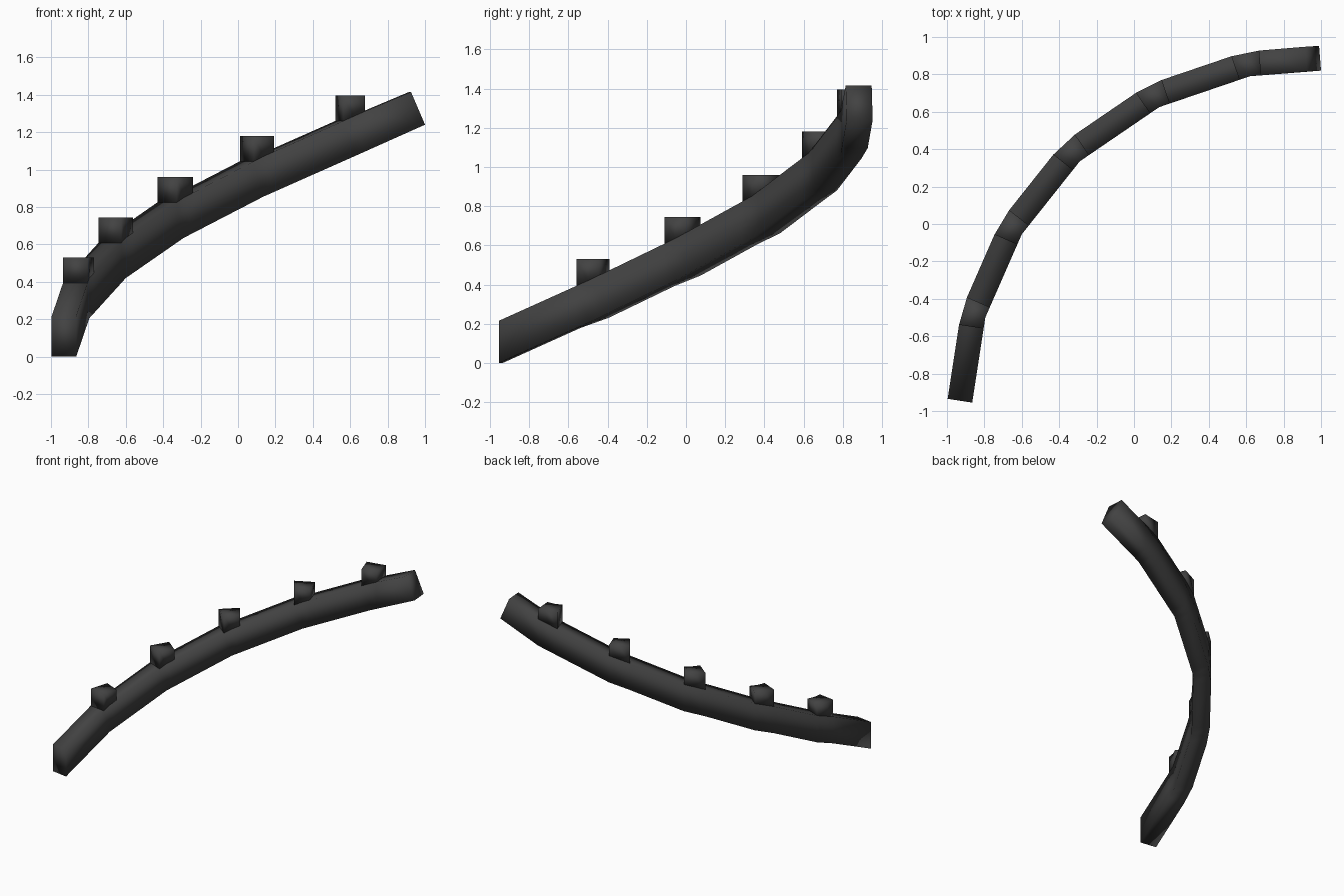
import bpy
import bmesh
from mathutils import Vector

cube = bpy.data.objects.get("Cube")
if cube:
    bpy.data.objects.remove(cube, do_unlink=True)

dark = bpy.data.materials.new("dark_grey")
dark.use_nodes = True
COLOUR = (0.055, 0.055, 0.055, 1)
dark.diffuse_color = COLOUR
dark.node_tree.nodes["Principled BSDF"].inputs["Base Color"].default_value = COLOUR

WIDTH, HEIGHT, HALF_BLOCK, BLOCK_RISE = 0.133, 0.215, 0.06, 0.325
UP = Vector((0, 0, 1))

# Lower inside edge of the curved rail
path = [Vector(p) for p in (
    (-0.865, -0.955, 0), (-0.795, -0.5, 0.205), (-0.6, -0.055, 0.42),
    (-0.29, 0.335, 0.635), (0.135, 0.625, 0.855), (0.62, 0.79, 1.07),
    (1.0, 0.82, 1.24))]


def step(a, b):
    """Slope vector per unit of plan length, and the outward normal."""
    d = b - a
    d /= d.xy.length
    return d, Vector((-d.y, d.x, 0))


def section(inner, outer):
    return [inner, outer, outer + UP * HEIGHT, inner + UP * HEIGHT]


def sweep(name, rings):
    bm = bmesh.new()
    loops = [[bm.verts.new(p) for p in ring] for ring in rings]
    for a, b in zip(loops, loops[1:]):
        for i in range(4):
            j = (i + 1) % 4
            bm.faces.new((a[i], a[j], b[j], b[i]))
    bm.faces.new(loops[0])
    bm.faces.new(loops[-1])
    bmesh.ops.recalc_face_normals(bm, faces=bm.faces[:])
    for f in bm.faces:
        f.smooth = True
    mesh = bpy.data.meshes.new(name)
    bm.to_mesh(mesh)
    bm.free()
    mesh.materials.append(dark)
    obj = bpy.data.objects.new(name, mesh)
    bpy.context.collection.objects.link(obj)
    return obj


# Joints: straight runs meet at a chamfered outer corner, each with a block
d, n = step(path[0], path[1])
rail = [section(path[0], path[0] + n * WIDTH)]
for k in range(1, len(path) - 1):
    v = path[k]
    d_in, n_in = step(path[k - 1], v)
    d_out, n_out = step(v, path[k + 1])
    c, e = v - d_in * HALF_BLOCK, v + d_out * HALF_BLOCK
    a, b = c + n_in * WIDTH, e + n_out * WIDTH
    joint = [section(c, a), section(v, (a + b) / 2), section(e, b)]
    rail += joint

    # Flat-topped block standing on the joint
    top = v.z + BLOCK_RISE
    block = [[r[3], r[2], Vector((r[2].x, r[2].y, top)),
              Vector((r[3].x, r[3].y, top))] for r in joint]
    sweep(f"block_{k}", block)

# Upper end is cut square to the slope
d, n = step(path[-2], path[-1])
end = section(path[-1], path[-1] + n * WIDTH)
for i in (2, 3):
    end[i] += Vector((-0.075, -0.005, -0.04))
rail.append(end)
sweep("curved_rail", rail)
